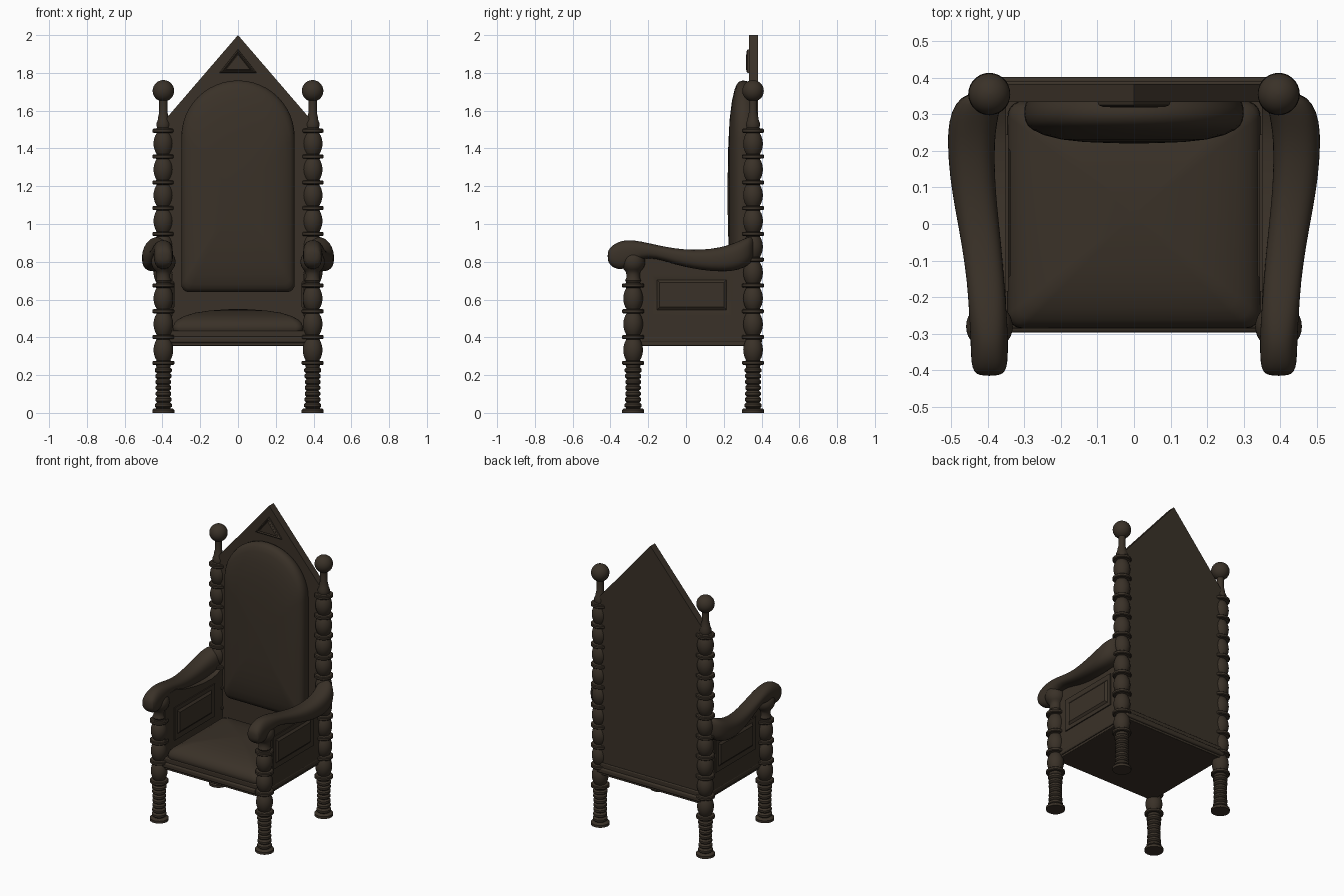
import bpy, bmesh, math
from math import sin, cos, pi

if "Cube" in bpy.data.objects:
    bpy.data.objects.remove(bpy.data.objects["Cube"])

wood = bpy.data.materials.new("dark_brown")
wood.use_nodes = True
COLOR = (0.042, 0.031, 0.021, 1)
wood.diffuse_color = COLOR
wood.node_tree.nodes["Principled BSDF"].inputs["Base Color"].default_value = COLOR
parts = []


def add_object(name, bm):
    bmesh.ops.recalc_face_normals(bm, faces=bm.faces)
    mesh = bpy.data.meshes.new(name)
    bm.to_mesh(mesh)
    bm.free()
    mesh.materials.append(wood)
    obj = bpy.data.objects.new(name, mesh)
    bpy.context.collection.objects.link(obj)
    parts.append(obj)
    return obj


def loft(name, rings):
    """Skin a list of equal-length closed rings and cap both ends."""
    bm = bmesh.new()
    loops = [[bm.verts.new(p) for p in ring] for ring in rings]
    n = len(loops[0])
    for a, b in zip(loops, loops[1:]):
        for i in range(n):
            j = (i + 1) % n
            bm.faces.new((a[i], a[j], b[j], b[i]))
    bm.faces.new(loops[0])
    bm.faces.new(loops[-1])
    return add_object(name, bm)


def box(name, lo, hi, bevel=0.0):
    rect = [(lo[0], lo[1]), (hi[0], lo[1]), (hi[0], hi[1]), (lo[0], hi[1])]
    obj = loft(name, [[(x, y, z) for x, y in rect] for z in (lo[2], hi[2])])
    if bevel:
        mod = obj.modifiers.new("bevel", "BEVEL")
        mod.width, mod.segments = bevel, 3
    return obj


def lathe(name, profile, x, y, sides=28):
    angles = [2 * pi * i / sides for i in range(sides)]
    return loft(name, [[(x + r * cos(a), y + r * sin(a), z) for a in angles]
                       for r, z in profile])


def arc(r, z, squash=1.0, start=-pi / 2, steps=12):
    """Profile of a ball from a start angle up to its pole."""
    pts = [start + (pi / 2 - start) * i / steps for i in range(steps + 1)]
    return [(max(r * cos(t), 0.001), z + r * squash * sin(t)) for t in pts]


# Turned posts: foot, ribbed ankle, then bulbs separated by discs
PITCH, FIRST = 0.1365, 0.265


def disc(z, r=0.058, h=0.011):
    return [(0.04, z - h), (r - 0.005, z - h), (r, z - h * 0.6),
            (r, z + h * 0.6), (r - 0.005, z + h), (0.04, z + h)]


def post_profile(bulbs):
    prof = [(0.058, 0), (0.058, 0.016), (0.052, 0.022)]
    for k in range(7):
        z, r = 0.025 + k * 0.031, 0.045 - 0.004 * sin(pi * k / 6)
        prof += [(r - 0.009, z), (r, z + 0.008), (r, z + 0.021), (r - 0.009, z + 0.03)]
    for k in range(bulbs):
        z = FIRST + k * PITCH
        prof += disc(z)
        for i in range(9):
            t = i / 8
            prof.append((0.036 + 0.016 * sin(pi * t) ** 0.8, z + 0.013 + t * (PITCH - 0.026)))
    return prof + disc(FIRST + bulbs * PITCH)


back_profile = post_profile(9) + [
    (0.034, 1.51), (0.038, 1.53), (0.03, 1.55), (0.027, 1.57), (0.022, 1.59),
    (0.022, 1.65)] + arc(0.057, 1.705, start=-1.17)
front_profile = post_profile(3) + [
    (0.036, 0.69), (0.042, 0.70), (0.036, 0.715), (0.036, 0.735)
] + arc(0.064, 0.80, start=-0.9)

# Arm stations: y, bottom z, top z, inner x, outer x
ARM = [(-0.415, 0.81, 0.85, 0.37, 0.42), (-0.405, 0.785, 0.873, 0.352, 0.438),
       (-0.38, 0.765, 0.895, 0.345, 0.445), (-0.34, 0.757, 0.912, 0.344, 0.446),
       (-0.30, 0.775, 0.916, 0.344, 0.448), (-0.24, 0.82, 0.909, 0.348, 0.451),
       (-0.16, 0.82, 0.89, 0.354, 0.456), (-0.06, 0.785, 0.87, 0.362, 0.47),
       (0.04, 0.763, 0.862, 0.373, 0.489), (0.13, 0.75, 0.867, 0.38, 0.504),
       (0.22, 0.747, 0.885, 0.381, 0.51), (0.28, 0.757, 0.91, 0.374, 0.507),
       (0.33, 0.78, 0.932, 0.362, 0.49), (0.36, 0.81, 0.938, 0.36, 0.455)]


def arm_ring(side, station):
    y, z0, z1, x0, x1 = station
    ring = []
    for i in range(24):
        a = 2 * pi * i / 24
        c, s = cos(a), sin(a)
        u = math.copysign(abs(c) ** 0.8, c)
        v = math.copysign(abs(s) ** 0.8, s)
        ring.append((side * ((x0 + x1) / 2 + (x1 - x0) / 2 * u), y,
                     (z0 + z1) / 2 + (z1 - z0) / 2 * v))
    return ring


for side, label in ((1, "left"), (-1, "right")):
    lathe("back_post_" + label, back_profile, side * 0.395, 0.355)
    lathe("front_post_" + label, front_profile, side * 0.395, -0.28)
    arm = loft("armrest_" + label, [arm_ring(side, s) for s in ARM])
    arm.modifiers.new("smooth", "SUBSURF").levels = 1
    arm.modifiers["smooth"].render_levels = 1

    # Side panel follows the underside of the arm
    outline = [(-0.28, 0.37), (0.35, 0.37), (0.35, 0.82)]
    outline += [(s[0], s[1] + 0.03) for s in reversed(ARM[5:12])] + [(-0.28, 0.82)]
    loft("side_panel_" + label, [[(side * x, y, z) for y, z in outline]
                                 for x in (0.35, 0.39)])
    # Raised fields on both faces of the panel
    for x, out, face in ((0.389, 1, "outer"), (0.351, -1, "inner")):
        rings = []
        for grow, lift in ((0.045, 0), (0.045, 0.008), (0.035, 0.008),
                           (0.014, 0.003), (0, 0.014)):
            rings.append([(side * (x + out * lift), y, z) for y, z in (
                (-0.14 - grow, 0.56 - grow), (0.20 + grow, 0.56 - grow),
                (0.20 + grow, 0.69 + grow), (-0.14 - grow, 0.69 + grow))])
        loft("%s_field_%s" % (face, label), rings)

# Seat frame with a stepped moulding
box("seat_base", (-0.385, -0.285, 0.355), (0.385, 0.39, 0.372), 0.004)
box("seat_rail", (-0.392, -0.297, 0.37), (0.392, 0.402, 0.405), 0.01)
box("seat_deck", (-0.375, -0.285, 0.40), (0.375, 0.39, 0.435), 0.006)

# Pointed back board
board = [(-0.385, 0.37), (0.385, 0.37), (0.385, 1.553), (0, 2.0), (-0.385, 1.553)]
loft("back_board", [[(x, y, z) for x, z in board] for y in (0.333, 0.382)])

# Raised triangle in the gable
triangle = [(-1, -0.5), (1, -0.5), (0, 0.8)]
loft("gable_triangle", [[(x * s * 0.1, y, 1.848 + z * s * 0.097) for x, z in triangle]
                        for s, y in ((1, 0.336), (0.97, 0.325), (0.85, 0.32),
                                     (0.72, 0.326), (0.64, 0.318))])


def rounded_rect(x0, x1, y0, y1, r):
    pts = []
    for cx, cy, q in ((x1 - r, y1 - r, 0), (x0 + r, y1 - r, 1),
                      (x0 + r, y0 + r, 2), (x1 - r, y0 + r, 3)):
        pts += [(cx + r * cos((q + i / 6) * pi / 2), cy + r * sin((q + i / 6) * pi / 2))
                for i in range(7)]
    return pts


def pad(name, outline, centre, steps, place):
    """Cushion made of shrinking rings, each at its own height."""
    cx, cy = centre
    return loft(name, [[place(cx + (x - cx) * s, cy + (y - cy) * s, h)
                        for x, y in outline] for s, h in steps])


# Arched back cushion
arch = [(0.3 * cos(pi * i / 24), 1.46 + 0.3 * sin(pi * i / 24)) for i in range(25)]
corner = rounded_rect(-0.3, 0.3, 0.64, 1.4, 0.04)
pad("back_cushion", arch + corner[14:], (0, 1.15),
    [(0.98, 0.335), (0.995, 0.32), (1, 0.30), (0.99, 0.282), (0.965, 0.268), (0.92, 0.257),
     (0.82, 0.243), (0.66, 0.231), (0.45, 0.224), (0.2, 0.221), (0.04, 0.22)],
    lambda x, z, y: (x, y, z))

# Domed seat cushion
pad("seat_cushion", rounded_rect(-0.345, 0.345, -0.285, 0.335, 0.04), (0, 0.025),
    [(0.985, 0.43), (1, 0.445), (0.995, 0.46), (0.97, 0.478), (0.92, 0.495),
     (0.82, 0.513), (0.66, 0.53), (0.45, 0.541), (0.2, 0.548), (0.04, 0.55)],
    lambda x, y, z: (x, y, z))

# Smooth shading with sharp edges kept
bpy.ops.object.select_all(action="DESELECT")
for obj in parts:
    obj.select_set(True)
bpy.context.view_layer.objects.active = parts[0]
bpy.ops.object.shade_smooth_by_angle(angle=math.radians(35))
